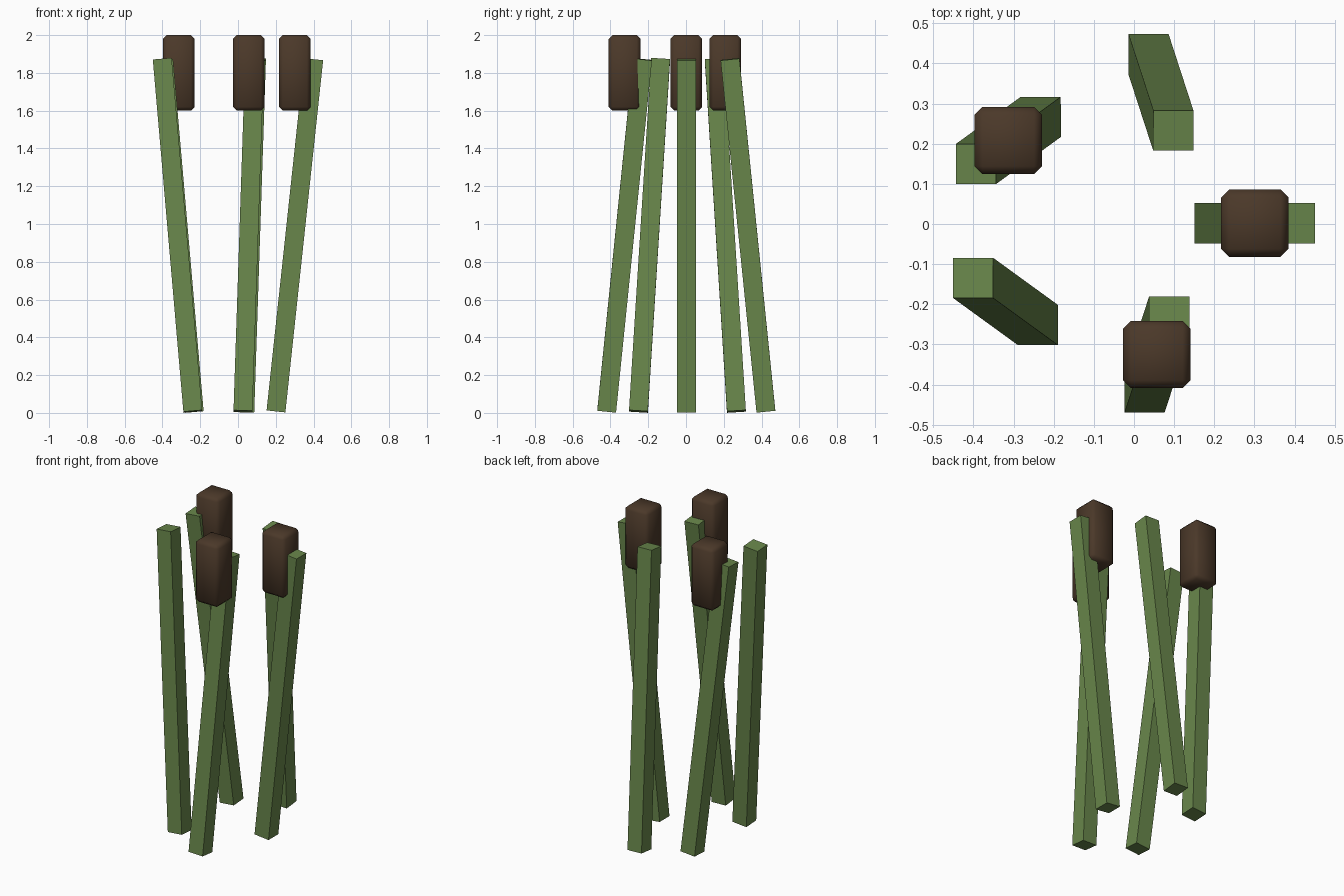
import bpy
from math import sin, cos, asin, atan2, sqrt, tau

if "Cube" in bpy.data.objects:
    bpy.data.objects.remove(bpy.data.objects["Cube"])


def material(name, color):
    m = bpy.data.materials.new(name)
    m.diffuse_color = (*color, 1)
    m.use_nodes = True
    m.node_tree.nodes["Principled BSDF"].inputs["Base Color"].default_value = m.diffuse_color
    return m


def box(name, loc, size, mat, rot=(0, 0, 0)):
    bpy.ops.mesh.primitive_cube_add(size=1, location=loc, rotation=rot)
    ob = bpy.context.object
    ob.name = name
    ob.scale = size
    bpy.ops.object.transform_apply(location=False, rotation=False, scale=True)
    ob.data.materials.append(mat)
    return ob


green = material("stalk_green", (0.14, 0.24, 0.07))
brown = material("head_brown", (0.07, 0.04, 0.022))

LENGTH, LEAN = 1.875, 0.2
centres = [(0.301, 0.002), (0.067, 0.328), (-0.313, 0.208),
           (-0.32, -0.193), (0.057, -0.325)]

for i, (x, y) in enumerate(centres):
    # Square stalk, each leaning a fifth of a turn further round
    a = i * tau / 5
    dx, dy = LEAN * cos(a), -LEAN * sin(a)
    dz = sqrt(LENGTH ** 2 - LEAN ** 2)
    box(f"stalk_{i + 1}", (x, y, 0.94), (0.1, 0.1, LENGTH), green,
        (-asin(dy / LENGTH), atan2(dx, dz), 0))

    # Upright chamfered seed head on every other stalk
    if i % 2 == 0:
        head = box(f"seed_head_{i + 1}", (x, y, 1.8), (0.168, 0.168, 0.4), brown)
        bevel = head.modifiers.new("chamfer", "BEVEL")
        bevel.width = 0.02
        bevel.segments = 1
        bpy.ops.object.shade_smooth()
